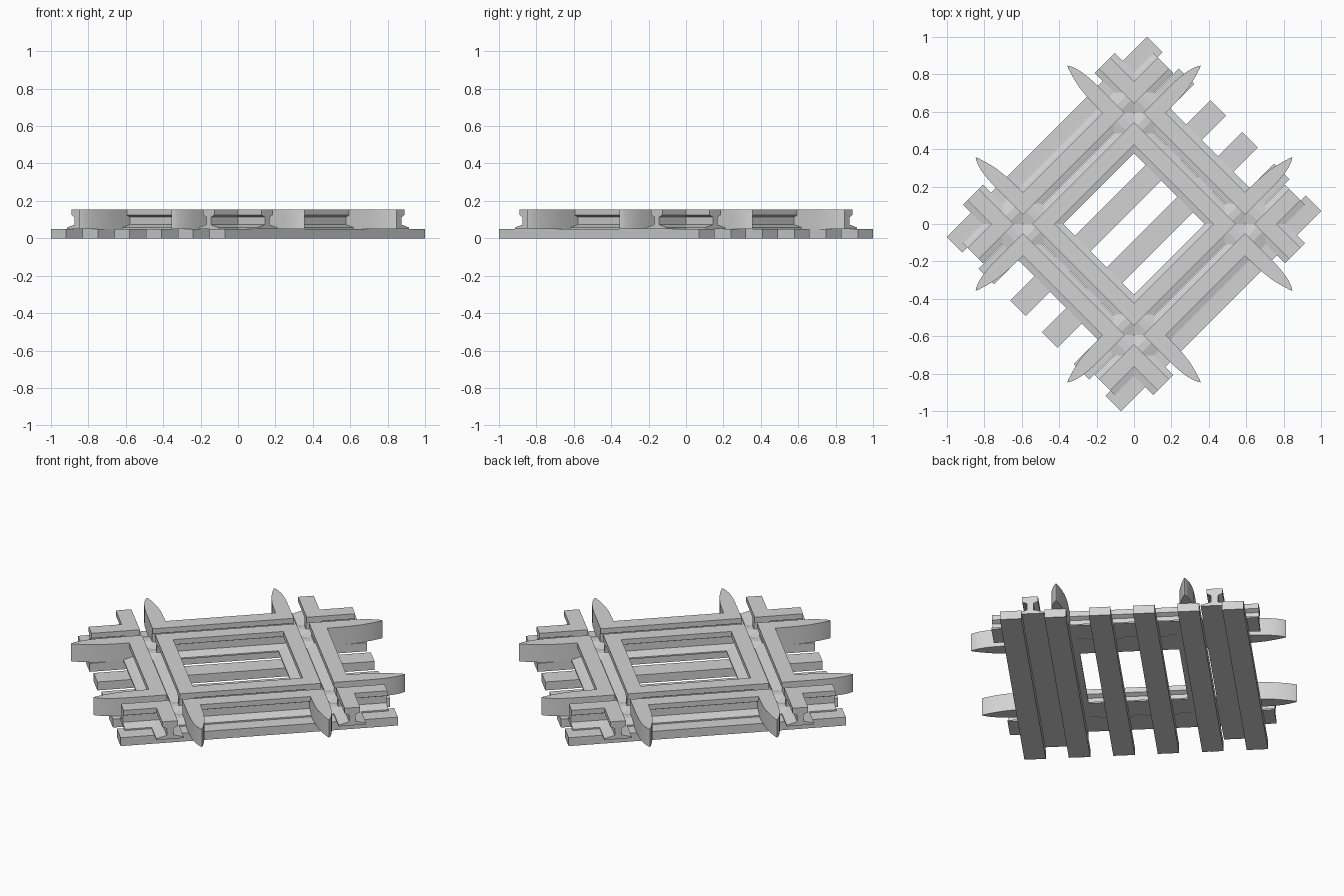
import bpy
import bmesh
from math import radians
from mathutils import Matrix

if "Cube" in bpy.data.objects:
    bpy.data.objects.remove(bpy.data.objects["Cube"], do_unlink=True)

grey = bpy.data.materials.new("plain_grey")
grey.use_nodes = True
colour = (0.65, 0.65, 0.65, 1)
grey.diffuse_color = colour
grey.node_tree.nodes["Principled BSDF"].inputs["Base Color"].default_value = colour

TOP, BASE = 0.155, 0.05
RUNNING, CHECK = 0.498, 0.343      # rail centre lines
HEAD, FOOT, WEB = 0.0425, 0.075, 0.018
RAIL_END = 0.72
IN, OUT = CHECK + HEAD, RUNNING - HEAD   # sides of the wheel groove


def mirrored(half):
    return half + [(-a, b) for a, b in reversed(half)]


foot_profile = mirrored([(FOOT, BASE), (FOOT, 0.058), (WEB, 0.073)])
upper_profile = mirrored([(WEB, 0.06), (WEB, 0.113), (HEAD, 0.125), (HEAD, TOP)])


def extrude(bm, points, offset):
    face = bm.faces.new([bm.verts.new(p) for p in points])
    grown = bmesh.ops.extrude_face_region(bm, geom=[face])["geom"]
    verts = [g for g in grown if isinstance(g, bmesh.types.BMVert)]
    bmesh.ops.translate(bm, verts=verts, vec=offset)


def bar(bm, profile, y, start, end):
    """Sweep a cross-section along x."""
    extrude(bm, [(start, y + a, z) for a, z in profile], (end - start, 0, 0))


def finish(name, bm, turn, smooth=False):
    bmesh.ops.recalc_face_normals(bm, faces=bm.faces)
    bm.transform(Matrix.Rotation(radians(turn), 4, "Z"))
    mesh = bpy.data.meshes.new(name)
    bm.to_mesh(mesh)
    bm.free()
    mesh.materials.append(grey)
    obj = bpy.data.objects.new(name, mesh)
    bpy.context.collection.objects.link(obj)
    if smooth:
        bpy.ops.object.select_all(action="DESELECT")
        obj.select_set(True)
        bpy.context.view_layer.objects.active = obj
        bpy.ops.object.shade_smooth_by_angle(angle=radians(30))


# Sleepers
tie_profile = mirrored([(0.058, 0), (0.058, BASE)])
for i in range(6):
    bm = bmesh.new()
    bar(bm, tie_profile, -0.6 + 0.24 * i, -0.757, 0.757)
    finish(f"sleeper_{i + 1}", bm, 45)

# Tapered wing outline, straight at the crossing and curving to a tip
wing = [(0.47, IN), (0.66, IN), (0.72, 0.383), (0.77, 0.377), (0.81, 0.367),
        (0.84, 0.355), (0.85, 0.347), (0.84, 0.341), (0.79, 0.325),
        (0.73, 0.311), (0.66, 0.303), (0.58, CHECK - HEAD), (0.47, CHECK - HEAD)]

for k in range(4):
    turn = 45 + 90 * k
    # Running rail, cut by the grooves of the crossing track
    bm = bmesh.new()
    bar(bm, foot_profile, RUNNING, -RAIL_END, RAIL_END)
    for start, end in ((-RAIL_END, -OUT), (-IN, IN), (OUT, RAIL_END)):
        bar(bm, upper_profile, RUNNING, start, end)
    finish(f"running_rail_{k + 1}", bm, turn)

    # Inner check rail
    bm = bmesh.new()
    bar(bm, foot_profile, CHECK, -0.54, 0.54)
    bar(bm, upper_profile, CHECK, -IN, IN)
    finish(f"check_rail_{k + 1}", bm, turn)

    # Flared wings at both ends of the check rail
    for side, sign in (("left", -1), ("right", 1)):
        bm = bmesh.new()
        extrude(bm, [(sign * x, y, BASE) for x, y in wing], (0, 0, TOP - BASE))
        finish(f"wing_{side}_{k + 1}", bm, turn, smooth=True)
